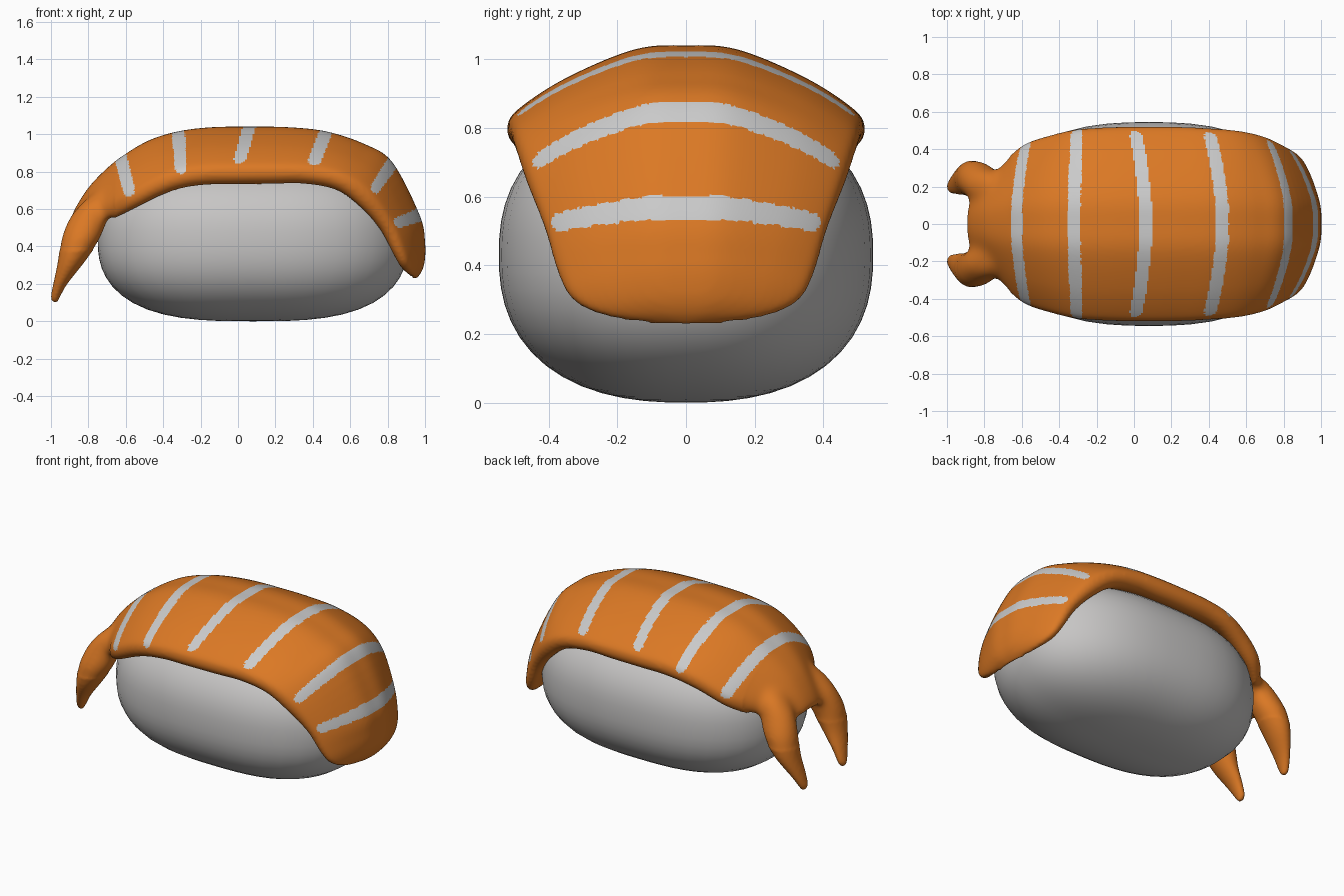
import bpy, bmesh, math
from mathutils.bvhtree import BVHTree

if "Cube" in bpy.data.objects:
    bpy.data.objects.remove(bpy.data.objects["Cube"])


def material(name, rgb):
    m = bpy.data.materials.new(name)
    m.diffuse_color = (*rgb, 1)
    m.use_nodes = True
    m.node_tree.nodes["Principled BSDF"].inputs["Base Color"].default_value = m.diffuse_color
    return m


ORANGE = material("shrimp orange", (0.71, 0.19, 0.018))
WHITE = material("stripe white", (0.59, 0.59, 0.59))
RICE = material("rice white", (0.57, 0.56, 0.555))


def finish(bm, name, mats):
    for f in bm.faces:
        f.smooth = True
    me = bpy.data.meshes.new(name)
    bm.to_mesh(me)
    bm.free()
    for m in mats:
        me.materials.append(m)
    ob = bpy.data.objects.new(name, me)
    bpy.context.collection.objects.link(ob)
    return ob


def spline(rows, s):
    """Smooth (Catmull-Rom) value through rows at position s."""
    n = len(rows) - 1
    i = min(int(s), n - 1)
    t = s - i
    b, c = rows[i], rows[i + 1]
    a = rows[i - 1] if i > 0 else [2 * p - q for p, q in zip(b, c)]
    d = rows[i + 2] if i + 2 <= n else [2 * q - p for p, q in zip(b, c)]
    return [0.5 * (2 * q + (r - p) * t + (2 * p - 5 * q + 4 * r - w) * t * t
                   + (3 * q - p - 3 * r + w) * t ** 3)
            for p, q, r, w in zip(a, b, c, d)]


def loft(bm, rings):
    """Skin closed rings; returns (face, ring index, point index)."""
    vs = [[bm.verts.new(p) for p in r] for r in rings]
    out = []
    n = len(vs[0])
    for i in range(len(vs) - 1):
        for j in range(n):
            k = (j + 1) % n
            out.append((bm.faces.new((vs[i][j], vs[i][k], vs[i + 1][k], vs[i + 1][j])), i, j))
    bm.faces.new(vs[0])
    bm.faces.new(vs[-1])
    return out


# Rice block: sphere pushed out to a soft rounded box, narrower at the ends
bm = bmesh.new()
bmesh.ops.create_uvsphere(bm, u_segments=48, v_segments=28, radius=1)
for v in bm.verts:
    x, y, z = map(abs, v.co)
    lo, hi = 0.5, 2.0
    for _ in range(30):
        k = (lo + hi) / 2
        if (k * x) ** 3 + (k * y) ** 2.4 + (k * z) ** 2.4 < 1:
            lo = k
        else:
            hi = k
    p = v.co * lo
    v.co = (0.08 + p.x * 0.83, p.y * 0.545 * (1 - 0.1 * p.x ** 2), 0.43 + p.z * 0.43)
finish(bm, "rice_block", [RICE])

# Shrimp slice: stations (top x, top z, rim x, rim z, half width)
STATIONS = [
    (-0.905, 0.53, -0.87, 0.49, 0.15), (-0.865, 0.615, -0.78, 0.50, 0.24),
    (-0.80, 0.715, -0.71, 0.53, 0.29), (-0.72, 0.80, -0.65, 0.555, 0.36),
    (-0.63, 0.875, -0.56, 0.60, 0.43), (-0.48, 0.965, -0.42, 0.67, 0.477),
    (-0.32, 1.015, -0.30, 0.712, 0.505), (-0.14, 1.037, -0.17, 0.73, 0.515),
    (0.06, 1.04, -0.03, 0.733, 0.52), (0.27, 1.037, 0.17, 0.735, 0.52),
    (0.47, 1.015, 0.36, 0.735, 0.512), (0.67, 0.95, 0.53, 0.70, 0.497),
    (0.825, 0.85, 0.66, 0.605, 0.465), (0.972, 0.565, 0.76, 0.49, 0.41),
    (1.0, 0.42, 0.83, 0.36, 0.37), (0.998, 0.32, 0.87, 0.29, 0.325),
    (0.98, 0.262, 0.91, 0.25, 0.23), (0.955, 0.23, 0.935, 0.228, 0.09),
]
# Half cross-section: (fraction of width, fraction of depth from top to rim)
SECTION = [(-0.29, 0.04), (0, 0), (0.29, 0.04), (0.67, 0.31), (0.94, 0.61), (1.0, 0.78),
           (0.97, 0.93), (0.88, 1.0), (0.74, 0.93), (0.45, 0.74), (0, 0.6), (-0.45, 0.74)]
SUB = 8
half = [spline(SECTION, 1 + i / SUB) for i in range((len(SECTION) - 3) * SUB + 1)]
half[0][0] = half[-1][0] = 0
section = half + [[-p[0], p[1]] for p in half[-2:0:-1]]
N = len(section)

# Stripes sit on stations; half width along the path is converted to s units
stripes = []
for c in (4, 6, 8, 10, 12, 13):
    a, b = spline(STATIONS, c - 0.05), spline(STATIONS, c + 0.05)
    stripes.append((c, 0.036 / (math.hypot(b[0] - a[0], b[1] - a[1]) / 0.1)))
cuts = [c + h * k / 6 for c, h in stripes for k in range(-6, 7)]
cuts += [s for s in (i / 6 for i in range((len(STATIONS) - 1) * 6 + 1))
         if all(abs(s - c) > h + 0.02 for c, h in stripes)]
cuts.sort()

rings = []
for s in cuts:
    tx, tz, ex, ez, w = spline(STATIONS, s)
    rings.append([(tx + (ex - tx) * h, w * y, tz + (ez - tz) * h) for y, h in section])
bm = bmesh.new()
for f, i, j in loft(bm, rings):
    mid = (cuts[i] + cuts[i + 1]) / 2
    jj = min(j, N - 1 - j)          # same row on both sides
    depth = (half[jj][1] + half[jj + 1][1]) / 2
    for c, h in stripes:
        d = abs(mid - c) / h
        if d < 1 and jj < 5 * SUB:
            limit = (0.76 if c < 8 else 0.64) - 0.13 * (1 - math.sqrt(1 - d * d))
            if depth < limit:
                f.material_index = 1

# Tail fins: (z, x, y, radius x, radius y), mirrored left and right
FIN = [(0.69, -0.735, 0.17, 0.03, 0.05), (0.63, -0.765, 0.19, 0.075, 0.085),
       (0.55, -0.80, 0.21, 0.105, 0.095), (0.45, -0.838, 0.235, 0.107, 0.103),
       (0.38, -0.865, 0.242, 0.09, 0.098), (0.30, -0.90, 0.237, 0.067, 0.083),
       (0.20, -0.95, 0.215, 0.038, 0.057), (0.13, -0.976, 0.2, 0.025, 0.035),
       (0.10, -0.978, 0.2, 0.014, 0.016)]
for side in (1, -1):
    rings = []
    for i in range((len(FIN) - 1) * 4 + 1):
        z, x, y, rx, ry = spline(FIN, i / 4)
        rings.append([(x + rx * math.cos(a), side * (y + ry * math.sin(a)), z)
                      for a in (math.tau * k / 24 for k in range(24))])
    loft(bm, rings)
bmesh.ops.recalc_face_normals(bm, faces=bm.faces)

# Fuse slice and fins into one skin, then carry the stripes over
bm.faces.ensure_lookup_table()
tree = BVHTree.FromBMesh(bm)
index = [f.material_index for f in bm.faces]
shrimp = finish(bm, "shrimp_slice", [ORANGE, WHITE])
mod = shrimp.modifiers.new("fuse", "REMESH")
mod.mode = "VOXEL"
mod.voxel_size = 0.0105
fused = bpy.data.meshes.new_from_object(
    shrimp.evaluated_get(bpy.context.evaluated_depsgraph_get()))
shrimp.modifiers.clear()
bm = bmesh.new()
bm.from_mesh(fused)
for f in bm.faces:
    f.smooth = True
    f.material_index = index[tree.find_nearest(f.calc_center_median())[2]]
for _ in range(4):
    bmesh.ops.smooth_vert(bm, verts=bm.verts, factor=0.5, use_axis_x=True,
                          use_axis_y=True, use_axis_z=True)
# Soften the join between body and fins
joint = [v for v in bm.verts if v.co.x < -0.66 and v.co.z > 0.38]
for _ in range(40):
    bmesh.ops.smooth_vert(bm, verts=joint, factor=0.5, use_axis_x=True,
                          use_axis_y=True, use_axis_z=True)
bm.to_mesh(shrimp.data)
bm.free()
